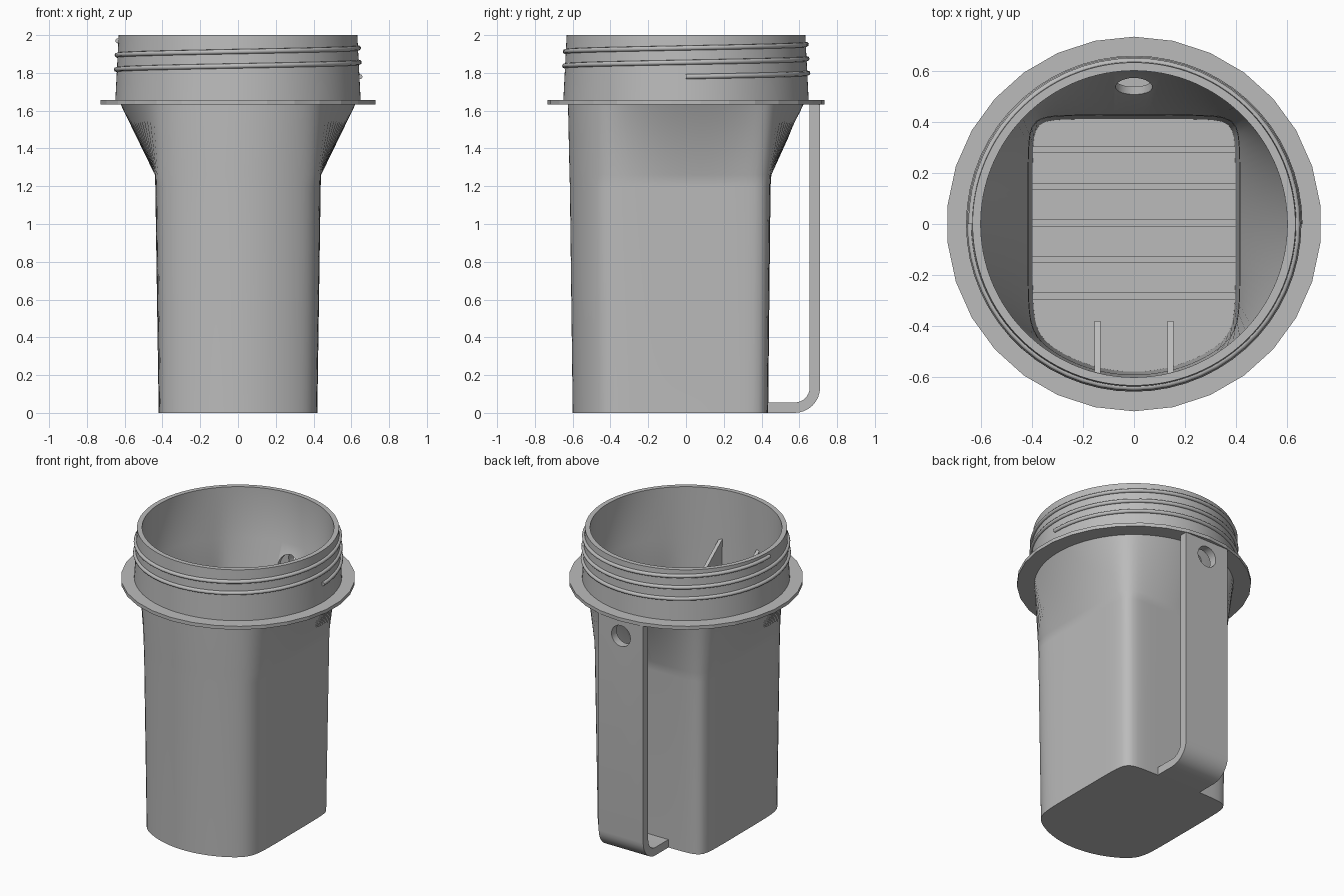
import bpy, bmesh
from math import sin, cos, pi

cube = bpy.data.objects.get("Cube")
if cube:
    bpy.data.objects.remove(cube)

grey = bpy.data.materials.new("plain_grey")
grey.use_nodes = True
GREY = (0.5, 0.5, 0.5, 1)
grey.diffuse_color = GREY
grey.node_tree.nodes["Principled BSDF"].inputs["Base Color"].default_value = GREY


def activate(ob):
    bpy.ops.object.select_all(action='DESELECT')
    ob.select_set(True)
    bpy.context.view_layer.objects.active = ob


def finish(name, bm):
    bmesh.ops.recalc_face_normals(bm, faces=bm.faces[:])
    mesh = bpy.data.meshes.new(name)
    bm.to_mesh(mesh)
    bm.free()
    mesh.materials.append(grey)
    ob = bpy.data.objects.new(name, mesh)
    bpy.context.collection.objects.link(ob)
    return ob


def smooth(ob, angle=0.5):
    activate(ob)
    bpy.ops.object.shade_smooth_by_angle(angle=angle)


def loft(name, rings, sides, closed=False):
    """Skin rings of (z, radius function); close into a loop or cap both ends."""
    bm = bmesh.new()
    loops = []
    for z, radius in rings:
        angles = [2 * pi * (i + 0.5) / sides for i in range(sides)]
        loops.append([bm.verts.new((radius(t) * cos(t), radius(t) * sin(t), z)) for t in angles])
    pairs = list(zip(loops, loops[1:]))
    if closed:
        pairs.append((loops[-1], loops[0]))
    else:
        bm.faces.new(loops[0])
        bm.faces.new(loops[-1])
    for a, b in pairs:
        for i in range(sides):
            j = (i + 1) % sides
            bm.faces.new((a[i], a[j], b[j], b[i]))
    return finish(name, bm)


def prism(name, outline, x0, x1):
    """Extrude a (y, z) outline along x."""
    bm = bmesh.new()
    face = bm.faces.new([bm.verts.new((x0, y, z)) for y, z in outline])
    out = bmesh.ops.extrude_face_region(bm, geom=[face])
    moved = [v for v in out["geom"] if isinstance(v, bmesh.types.BMVert)]
    bmesh.ops.translate(bm, verts=moved, vec=(x1 - x0, 0, 0))
    return finish(name, bm)


def circle(r):
    return lambda t: r


def section(side, back, front):
    """Flat sides and back with rounded corners, and an arc at the front."""
    p = 16
    return lambda t: ((abs(cos(t)) / side) ** p + (max(sin(t), 0) / back) ** p
                      + (1 / front) ** p) ** (-1 / p)


# Hollow body: outer wall up, rim, inner wall down to the floor
FLOOR = 0.03
body = loft("body", [
    (0, section(0.42, 0.435, 0.60)),
    (1.2, section(0.438, 0.448, 0.615)),
    (1.26, section(0.44, 0.452, 0.617)),
    (1.64, circle(0.625)),
    (1.65, circle(0.65)),
    (2.0, circle(0.632)),
    (2.0, circle(0.60)),
    (1.65, circle(0.598)),
    (1.27, section(0.415, 0.427, 0.592)),
    (1.2, section(0.413, 0.424, 0.59)),
    (FLOOR, section(0.397, 0.411, 0.578)),
], 120)

# Flange ring under the neck
flange = loft("flange", [
    (1.633, circle(0.61)), (1.633, circle(0.733)),
    (1.657, circle(0.733)), (1.657, circle(0.61)),
], 30, closed=True)

# Strap at the back, bending in under the body
bend = [pi / 2 * i / 8 for i in range(9)]
cy, cz = 0.575, 0.135
outer = [(cy + 0.135 * cos(a), cz - 0.135 * sin(a)) for a in bend]
inner = [(cy + 0.08 * cos(a), cz - 0.08 * sin(a)) for a in reversed(bend)]
strap = prism("back_strap", [(0.71, 1.64)] + outer + [(0.425, 0), (0.425, 0.055)]
              + inner + [(0.655, 1.64)], -0.17, 0.17)

# Round hole through the strap and the sloping back wall
cutter = loft("hole_cutter", [(0.3, circle(0.072)), (1.0, circle(0.072))], 32)
cutter.rotation_euler = (-pi / 2, 0, 0)
cutter.location.z = 1.52
cutter.hide_render = True
for ob in (body, strap):
    mod = ob.modifiers.new("hole", 'BOOLEAN')
    mod.operation = 'DIFFERENCE'
    mod.solver = 'EXACT'
    mod.object = cutter
    activate(ob)
    bpy.ops.object.modifier_apply(modifier=mod.name)
    smooth(ob)
bpy.data.objects.remove(cutter)

# Low ribs across the floor
for i in range(5):
    y = 0.29 - 0.143 * i
    prism(f"floor_rib_{i + 1}", [(y - 0.013, 0.02), (y + 0.013, 0.02),
                                 (y + 0.013, 0.05), (y - 0.013, 0.05)], -0.4, 0.4)

# Upright fins inside the front wall, with sloping tops
for side, x in (("left", 0.143), ("right", -0.143)):
    prism(f"inner_fin_{side}", [(-0.38, 0.02), (-0.38, 1.5), (-0.585, 1.66), (-0.575, 0.02)],
          x - 0.012, x + 0.012)

# Screw thread winding up the neck
TURNS, STEPS = 2.5, 150
curve = bpy.data.curves.new("screw_thread", 'CURVE')
curve.dimensions = '3D'
curve.bevel_depth = 0.013
curve.bevel_resolution = 2
curve.use_fill_caps = True
spline = curve.splines.new('POLY')
spline.points.add(STEPS)
for i, point in enumerate(spline.points):
    f = i / STEPS
    t = 2 * pi * TURNS * f
    z = 1.78 + 0.19 * f
    r = 0.65 - 0.018 * (z - 1.65) / 0.35 + 0.003
    point.co = (r * cos(t), r * sin(t), z, 1)
curve.materials.append(grey)
thread = bpy.data.objects.new("screw_thread", curve)
bpy.context.collection.objects.link(thread)
activate(thread)
bpy.ops.object.convert(target='MESH')
smooth(bpy.context.view_layer.objects.active, 0.9)
